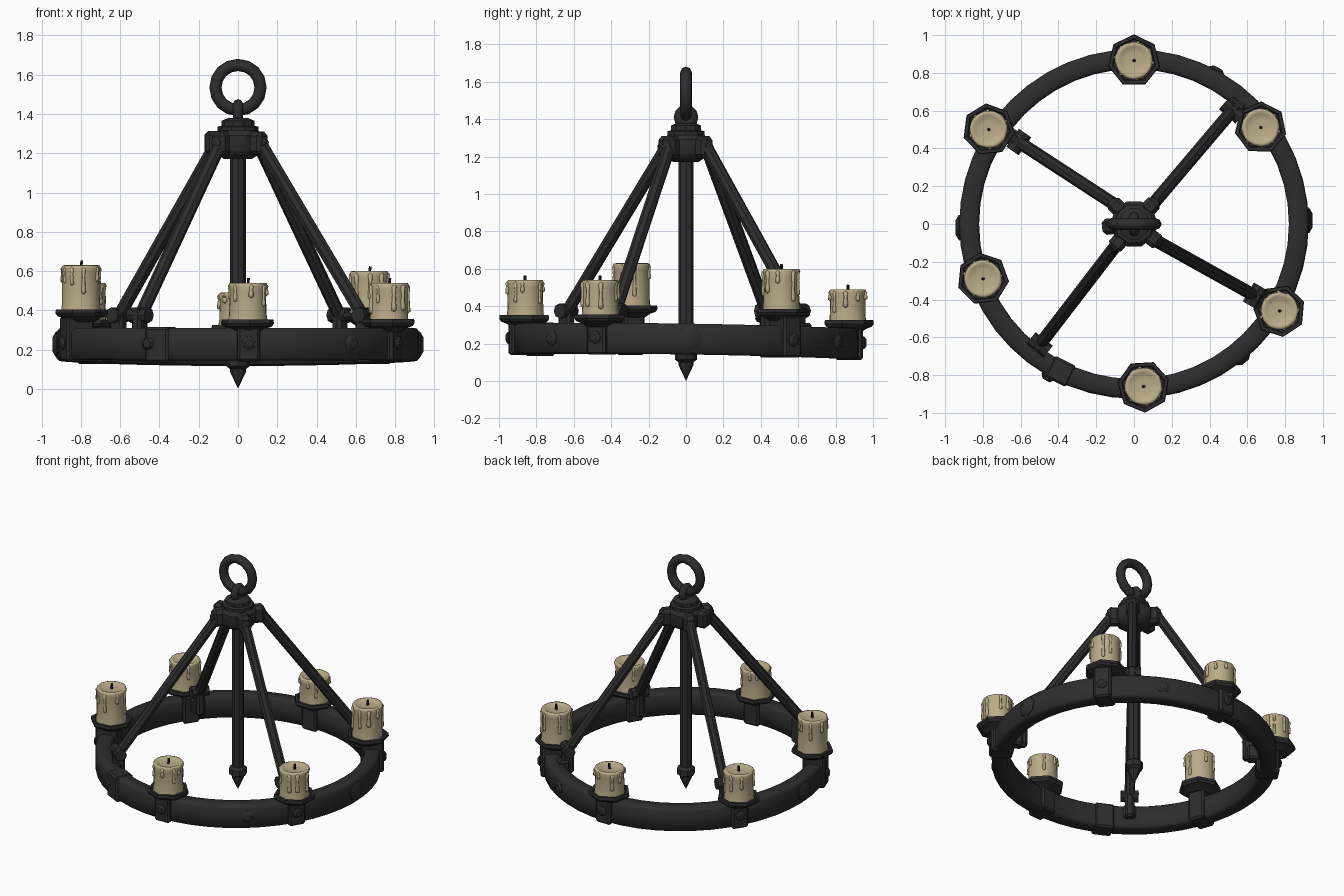
import bpy, bmesh, math, random
from mathutils import Vector, Matrix

random.seed(4)
if "Cube" in bpy.data.objects:
    bpy.data.objects.remove(bpy.data.objects["Cube"])


def material(name, rgb):
    m = bpy.data.materials.new(name)
    m.use_nodes = True
    m.diffuse_color = (*rgb, 1)
    bsdf = m.node_tree.nodes["Principled BSDF"]
    bsdf.inputs["Base Color"].default_value = (*rgb, 1)
    bsdf.inputs["Roughness"].default_value = 0.8
    return m


IRON = material("dark iron", (0.026, 0.026, 0.027))
WAX = material("candle wax", (0.5, 0.41, 0.25))
WICK = material("burnt wick", (0.015, 0.013, 0.012))


def finish(name, bm, mat, matrix=Matrix(), angle=35):
    bmesh.ops.recalc_face_normals(bm, faces=bm.faces)
    me = bpy.data.meshes.new(name)
    bm.to_mesh(me)
    bm.free()
    me.materials.append(mat)
    for p in me.polygons:
        p.use_smooth = True
    me.set_sharp_from_angle(angle=math.radians(angle))
    ob = bpy.data.objects.new(name, me)
    ob.matrix_world = matrix
    bpy.context.collection.objects.link(ob)
    return ob


def lathe(name, profile, segs, mat, matrix=Matrix(), closed=False, angle=35):
    """Revolve (radius, height) points about local z."""
    bm = bmesh.new()
    rows = []
    for r, z in profile:
        if r == 0:
            rows.append([bm.verts.new((0, 0, z))] * segs)
        else:
            rows.append([bm.verts.new((r * math.cos(a), r * math.sin(a), z))
                         for a in (math.tau * i / segs for i in range(segs))])
    pairs = list(zip(rows, rows[1:]))
    if closed:
        pairs.append((rows[-1], rows[0]))
    for lo, hi in pairs:
        for i in range(segs):
            j = (i + 1) % segs
            quad = list(dict.fromkeys((lo[i], lo[j], hi[j], hi[i])))
            if len(quad) > 2:
                bm.faces.new(quad)
    return finish(name, bm, mat, matrix, angle)


def box(name, size, matrix, bevel=0.012):
    bm = bmesh.new()
    bmesh.ops.create_cube(bm, size=1, matrix=Matrix.Diagonal((*size, 1)))
    bmesh.ops.bevel(bm, geom=bm.edges[:], offset=bevel, segments=1, affect='EDGES')
    return finish(name, bm, IRON, matrix)


def bar(name, start, end, r, segs=8, mat=IRON):
    d = Vector(end) - Vector(start)
    m = Matrix.Translation(start) @ d.to_track_quat('Z', 'Y').to_matrix().to_4x4()
    return lathe(name, [(0, 0), (r, 0), (r, d.length), (0, d.length)], segs, mat, m)


def polar(angle, radius, z):
    """Frame whose local x points outward from the centre."""
    return Matrix.Rotation(angle, 4, 'Z') @ Matrix.Translation((radius, 0, z))


def sag(y):
    return -0.015 * (y + y * y)


TURN_Y = Matrix.Rotation(math.pi / 2, 4, 'Y')
TURN_X = Matrix.Rotation(math.pi / 2, 4, 'X')


def bolt(name, angle, radius, z, r, depth):
    lathe(name, [(r, -0.02), (r, depth * 0.4), (r * 0.55, depth), (0, depth)],
          7, IRON, polar(angle, radius, z) @ TURN_Y)


def torus(name, major, minor, matrix, segs, sides=8):
    ring = [(major + minor * math.cos(math.tau * i / sides),
             minor * math.sin(math.tau * i / sides)) for i in range(sides)]
    lathe(name, ring, segs, IRON, matrix, True, 60)


# Hoop, slightly sagging at the back
section = [(0.82, 0.155), (0.835, 0.142), (0.91, 0.142), (0.925, 0.155),
           (0.925, 0.29), (0.91, 0.307), (0.835, 0.307), (0.82, 0.29)]
hoop = lathe("hoop", section, 48, IRON, closed=True, angle=50)
for v in hoop.data.vertices:
    v.co.z += sag(v.co.y)

# Hoop bolts and lap joint
for x, y, r, depth in ((0.93, 0.02, 0.07, 0.03), (-0.93, -0.02, 0.07, 0.03),
                       (0.43, 0.8, 0.045, 0.025), (0.58, -0.72, 0.045, 0.025),
                       (-0.45, -0.8, 0.04, 0.035)):
    bolt("hoop_bolt", math.atan2(y, x), 0.915, 0.228 + sag(y), r, depth)
box("hoop_joint", (0.125, 0.13, 0.18), polar(math.atan2(-0.8, -0.4), 0.872, 0.224))

# Candle stations: x, y, plate top height, candle top height
stations = [(0, 0.865, 0.325, 0.49), (0.67, 0.51, 0.385, 0.6),
            (0.77, -0.46, 0.355, 0.54), (0.05, -0.86, 0.352, 0.54),
            (-0.8, -0.29, 0.405, 0.63), (-0.77, 0.5, 0.352, 0.54)]
for x, y, plate, top in stations:
    a = math.atan2(y, x)
    drop = sag(y)
    # Clamp around the hoop with its bolt
    low, high = 0.137 + drop, plate - 0.035
    box("candle_clamp", (0.15, 0.115, high - low), polar(a, 0.872, (low + high) / 2))
    bolt("clamp_bolt", a, 0.945, 0.23 + drop, 0.035, 0.02)
    # Seven-sided drip tray
    at = Matrix.Translation((x, y, 0)) @ Matrix.Rotation(a, 4, 'Z')
    lathe("drip_tray", [(0, plate - 0.065), (0.07, plate - 0.065), (0.1, plate - 0.045),
                        (0.128, plate - 0.035), (0.139, plate - 0.02), (0.136, plate),
                        (0.118, plate), (0.112, plate - 0.012), (0, plate - 0.012)],
          7, IRON, at, angle=20)
    # Wax body with rounded rim and melted hollow
    body = lathe("candle", [(0, plate - 0.012), (0.1, plate - 0.012), (0.096, plate + 0.03),
                            (0.094, top - 0.04), (0.1, top - 0.014), (0.095, top - 0.002),
                            (0.084, top), (0.072, top - 0.008), (0.04, top - 0.013),
                            (0, top - 0.014)], 24, WAX, at, angle=60)
    for v in body.data.vertices:
        s = 1 + random.uniform(-0.025, 0.025)
        v.co.x *= s
        v.co.y *= s
    # Wax drips running down from the rim
    for k in range(8):
        b = math.tau * (k + random.uniform(-0.3, 0.3)) / 8
        length = (top - plate) * random.uniform(0.3, 0.85)
        r = random.uniform(0.009, 0.014)
        lathe("wax_drip", [(0, -length), (r, -length + r * 0.7), (r, -length + r * 2),
                           (r * 0.65, -length * 0.4), (r, -0.012), (0, 0)], 8, WAX,
              at @ polar(b, 0.095, top - 0.006), angle=70)
    bar("wick", (x, y, top - 0.015), (x + 0.004, y, top + 0.024), 0.008, 6, WICK)

# Sloping stays with hub sockets and hinged feet
stays = [((0.1, 0.105), (0.52, 0.6)), ((0.11, -0.085), (0.64, -0.38)),
         ((-0.085, -0.1), (-0.5, -0.64)), ((-0.105, 0.105), (-0.61, 0.434))]
for (x0, y0), (x1, y1) in stays:
    bar("stay", (x0, y0, 1.26), (x1, y1, 0.365), 0.034)
    a0 = math.atan2(y0, x0)
    box("stay_socket", (0.1, 0.085, 0.12), polar(a0, 0.125, 1.25), 0.022)
    bolt("socket_bolt", a0, 0.17, 1.25, 0.03, 0.015)
    a, r = math.atan2(y1, x1), math.hypot(x1, y1)
    box("stay_foot", (0.08, 0.06, 0.2), polar(a, r, 0.31), 0.015)
    box("foot_bracket", (0.87 - r, 0.085, 0.1), polar(a, (r + 0.85) / 2, 0.26))
    hinge = polar(a, r, 0.375)
    bar("foot_pin", hinge @ Vector((0, -0.058, 0)), hinge @ Vector((0, 0.058, 0)), 0.04)
box("hub_lug", (0.08, 0.085, 0.12), polar(math.pi + 0.1, 0.13, 1.253), 0.02)

# Hub and its stepped cap
lathe("hub", [(0, 1.17), (0.07, 1.17), (0.115, 1.2), (0.125, 1.22), (0.125, 1.29),
              (0.105, 1.315), (0.105, 1.335), (0.085, 1.34), (0.085, 1.365),
              (0.05, 1.38), (0, 1.38)], 10, IRON)

# Central rod ending in a pointed finial
lathe("central_rod", [(0, 0), (0.04, 0.085), (0.04, 0.1), (0.06, 0.115), (0.06, 0.155),
                      (0.041, 0.17), (0.041, 1.2), (0, 1.2)], 8, IRON)

# Eye and hanging ring
torus("hub_eye", 0.04, 0.026, Matrix.Translation((0, 0, 1.41)) @ TURN_Y, 12)
torus("hanging_ring", 0.115, 0.031, Matrix.Translation((0, 0, 1.535)) @ TURN_X, 16)
